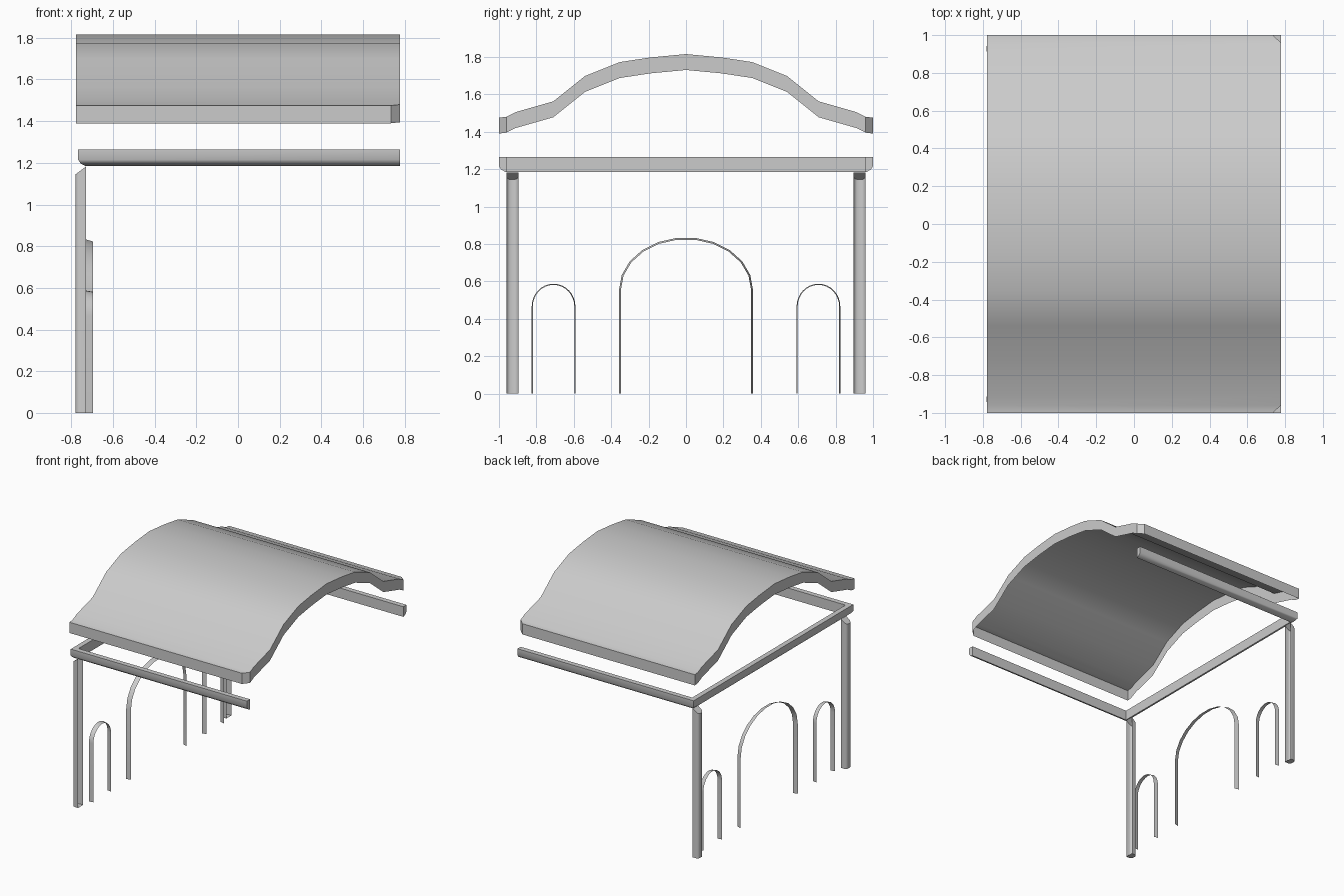
import bpy, bmesh, math

if "Cube" in bpy.data.objects:
    bpy.data.objects.remove(bpy.data.objects["Cube"])


def finish(name, bm, angle=35):
    bmesh.ops.recalc_face_normals(bm, faces=bm.faces)
    me = bpy.data.meshes.new(name)
    bm.to_mesh(me)
    bm.free()
    ob = bpy.data.objects.new(name, me)
    bpy.context.collection.objects.link(ob)
    bpy.ops.object.select_all(action='DESELECT')
    ob.select_set(True)
    bpy.context.view_layer.objects.active = ob
    bpy.ops.object.shade_smooth_by_angle(angle=math.radians(angle))
    return ob


def loft(rings, closed=False, caps=False):
    """Join successive rings of points with quads."""
    bm = bmesh.new()
    vs = [[bm.verts.new(p) for p in r] for r in rings]
    n = len(rings[0])
    for a, b in zip(vs, vs[1:]):
        for i in range(n if closed else n - 1):
            j = (i + 1) % n
            bm.faces.new((a[i], a[j], b[j], b[i]))
    if caps:
        bm.faces.new(vs[0])
        bm.faces.new(vs[-1])
    return bm


# Roof: curved sheet with a rim hanging down all round, clipped at the +x corners
half = [(1.0, 1.475), (0.96, 1.48), (0.91, 1.505), (0.71, 1.562), (0.54, 1.698),
        (0.355, 1.772), (0.19, 1.797)]
profile = [(-y, z) for y, z in half] + [(0, 1.815)] + half[::-1]
rows = [[(-0.778, y, z), (0.735 if abs(y) == 1 else 0.778, y, z)] for y, z in profile]
bm = loft(rows)
rim = bmesh.ops.extrude_edge_only(bm, edges=[e for e in bm.edges if e.is_boundary])
for v in rim['geom']:
    if isinstance(v, bmesh.types.BMVert):
        v.co.z -= 0.085
finish('roof', bm)

# Cornice: moulded section swept along a three-sided frame
section = [(0, 1.265), (0, 1.215), (0.012, 1.197), (0.035, 1.185), (0.04, 1.185), (0.04, 1.265)]
rings = [[(x + (o if x < 0 else 0), s * (1 - o), z) for o, z in section]
         for x, s in ((0.778, -1), (-0.767, -1), (-0.767, 1), (0.778, 1))]
finish('cornice', loft(rings, closed=True, caps=True), 50)

# Corner pilasters: rounded channels open to +x, with sloping tops
channel = [(-0.73, -0.032), (-0.762, -0.032), (-0.774, -0.026), (-0.78, -0.014),
           (-0.78, 0.014), (-0.774, 0.026), (-0.762, 0.032), (-0.73, 0.032)]
for label, cy in (('left', -0.928), ('right', 0.928)):
    rings = [[(x, cy + y, 0) for x, y in channel],
             [(x, cy + y, 1.182 + (x + 0.73) * 0.75) for x, y in channel]]
    finish('pilaster_' + label, loft(rings, caps=True), 50)


# Arch reveals: thin tapering bands lining the openings
def arch(name, cy, radius, spring, top, steps, taper):
    outline = [(1, 0, 0)]
    outline += [(math.cos(math.pi * i / steps), math.sin(math.pi * i / steps), 1)
                for i in range(steps + 1)] + [(-1, 0, 0)]
    rings = []
    for x, inset in ((-0.73, 0), (-0.695, taper)):
        rings.append([(x, cy + c * (radius - inset),
                       spring * up + s * (top - spring - inset)) for c, s, up in outline])
    finish(name, loft(rings), 35)


arch('main_arch', 0, 0.358, 0.555, 0.835, 11, 0.01)
arch('side_arch_left', -0.708, 0.117, 0.465, 0.587, 16, 0.006)
arch('side_arch_right', 0.708, 0.117, 0.465, 0.587, 16, 0.006)
